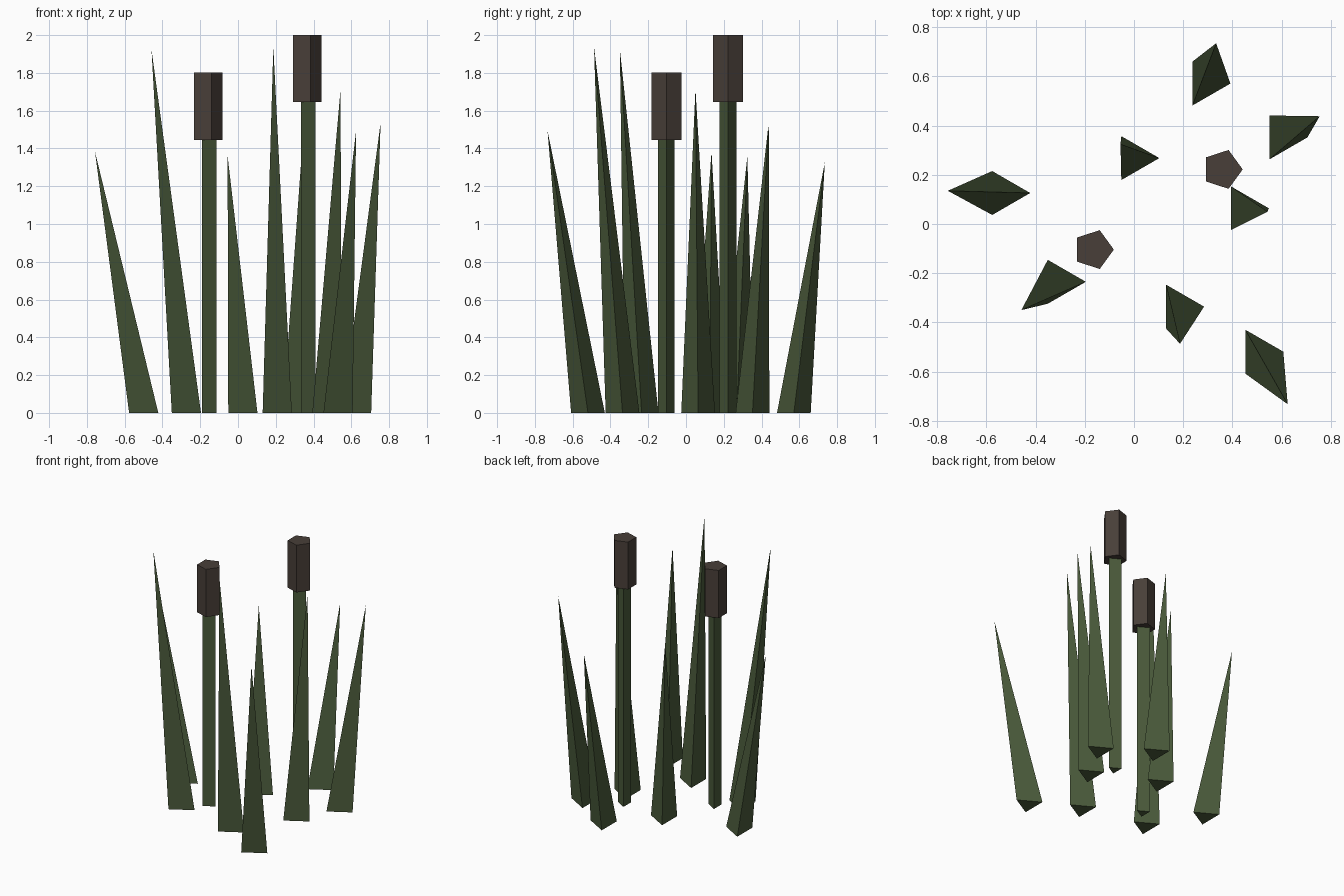
import bpy, bmesh
from math import cos, sin, tau

if "Cube" in bpy.data.objects:
    bpy.data.objects.remove(bpy.data.objects["Cube"])

def material(name, color):
    m = bpy.data.materials.new(name)
    m.diffuse_color = (*color, 1)
    m.use_nodes = True
    m.node_tree.nodes["Principled BSDF"].inputs["Base Color"].default_value = m.diffuse_color
    return m

GREEN = material("reed green", (0.068, 0.102, 0.043))
BROWN = material("seed head brown", (0.065, 0.049, 0.040))

def add_object(name, bm, mat):
    bmesh.ops.recalc_face_normals(bm, faces=bm.faces)
    mesh = bpy.data.meshes.new(name)
    bm.to_mesh(mesh)
    bm.free()
    mesh.materials.append(mat)
    bpy.context.collection.objects.link(bpy.data.objects.new(name, mesh))

def ring(bm, x, y, z, r, sides):
    return [bm.verts.new((x + r * cos(tau * i / sides), y + r * sin(tau * i / sides), z))
            for i in range(sides)]

def prism(name, x, y, z0, z1, r, sides, mat):
    bm = bmesh.new()
    low, top = ring(bm, x, y, z0, r, sides), ring(bm, x, y, z1, r, sides)
    bm.faces.new(low)
    bm.faces.new(top)
    for i in range(sides):
        j = (i + 1) % sides
        bm.faces.new((low[i], low[j], top[j], top[i]))
    add_object(name, bm, mat)

def blade(name, x, y, tip):
    bm = bmesh.new()
    base = ring(bm, x, y, 0, 0.103, 3)
    apex = bm.verts.new(tip)
    bm.faces.new(base)
    for i in range(3):
        bm.faces.new((base[i], base[(i + 1) % 3], apex))
    add_object(name, bm, GREEN)

# Leaning three-sided leaves: base centre, tip
BLADES = [
    (-0.525, 0.126, (-0.757, 0.135, 1.383)),
    (-0.299, -0.235, (-0.458, -0.350, 1.924)),
    (0.000, 0.268, (-0.055, 0.325, 1.360)),
    (0.289, 0.571, (0.334, 0.735, 1.327)),
    (0.602, 0.352, (0.755, 0.438, 1.537)),
    (0.445, 0.064, (0.543, 0.050, 1.715)),
    (0.182, -0.336, (0.187, -0.487, 1.937)),
    (0.504, -0.519, (0.625, -0.733, 1.493)),
]
for n, (x, y, tip) in enumerate(BLADES, 1):
    blade(f"leaf_{n}", x, y, tip)

# Upright stalks with five-sided seed heads
for n, (x, y, z0, z1) in enumerate([(-0.165, -0.104, 1.445, 1.803),
                                    (0.359, 0.222, 1.645, 2.0)], 1):
    prism(f"stalk_{n}", x, y, 0, z0 + 0.01, 0.051, 3, GREEN)
    prism(f"seed_head_{n}", x, y, z0, z1, 0.083, 5, BROWN)
